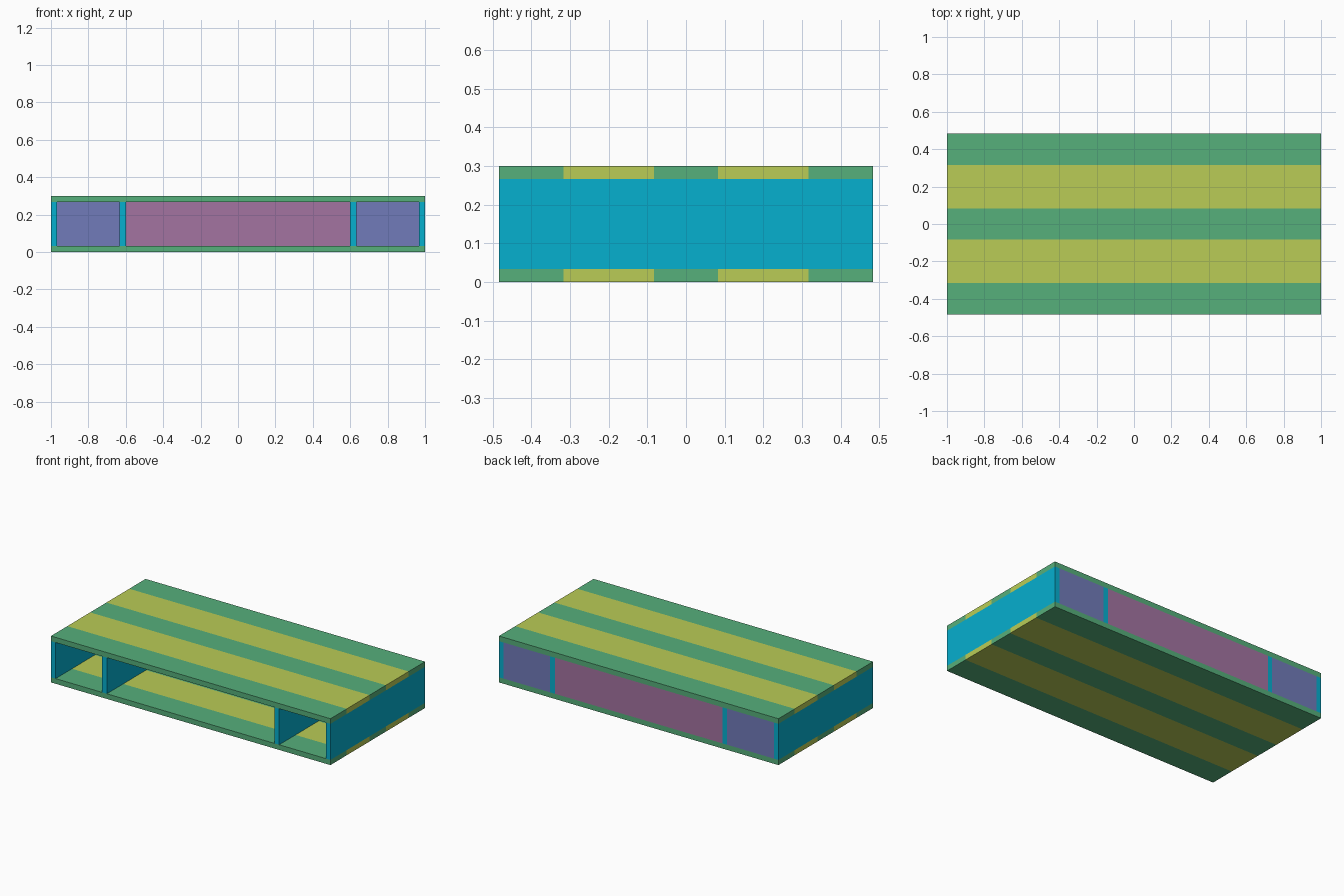
import bpy

if "Cube" in bpy.data.objects:
    bpy.data.objects.remove(bpy.data.objects["Cube"])

L, D, H, T = 2.0, 0.9667, 0.30, 0.0333   # length, depth, height, board thickness
WIDE, NARROW = 0.2333, 0.1667            # plank widths


def material(name, rgb):
    m = bpy.data.materials.new(name)
    m.diffuse_color = [(c / 255) ** 2.2 for c in rgb] + [1.0]
    m.use_nodes = True
    m.node_tree.nodes["Principled BSDF"].inputs["Base Color"].default_value = m.diffuse_color
    return m


def board(name, lo, hi, mat):
    """Box spanning two opposite corners."""
    size = [b - a for a, b in zip(lo, hi)]
    bpy.ops.mesh.primitive_cube_add(size=1, location=[(a + b) / 2 for a, b in zip(lo, hi)])
    ob = bpy.context.object
    ob.name = name
    ob.scale = size
    bpy.ops.object.transform_apply(location=False, rotation=False, scale=True)
    ob.data.materials.append(mat)
    return ob


green = material("narrow_plank_green", (87, 174, 122))
yellow = material("wide_plank_yellow", (184, 203, 87))
cyan = material("upright_cyan", (14, 174, 206))
mauve = material("centre_back_mauve", (162, 115, 160))
blue = material("side_back_blue", (112, 122, 184))

# Top and bottom decks: alternating narrow and wide planks
for deck, z in (("bottom", 0.0), ("top", H - T)):
    y = -D / 2
    for i in range(5):
        kind, w, mat = ("wide", WIDE, yellow) if i % 2 else ("narrow", NARROW, green)
        board(f"{deck}_{kind}_plank_{i + 1}", (-L / 2, y, z), (L / 2, y + w, z + T), mat)
        y += w

# Uprights: two ends and two inner dividers
z0, z1 = T, H - T
INNER = 0.60                              # inner face of the dividers
for side, s in (("left", -1), ("right", 1)):
    for part, x in (("end_wall", L / 2 - T), ("divider", INNER)):
        a, b = sorted((s * x, s * (x + T)))
        board(f"{side}_{part}", (a, -D / 2, z0), (b, D / 2, z1), cyan)
    # Small back panel behind each side compartment
    a, b = sorted((s * (INNER + T), s * (L / 2 - T)))
    board(f"{side}_back_panel", (a, D / 2 - T, z0), (b, D / 2, z1), blue)

# Large back panel behind the centre compartment
board("centre_back_panel", (-INNER, D / 2 - T, z0), (INNER, D / 2, z1), mauve)
